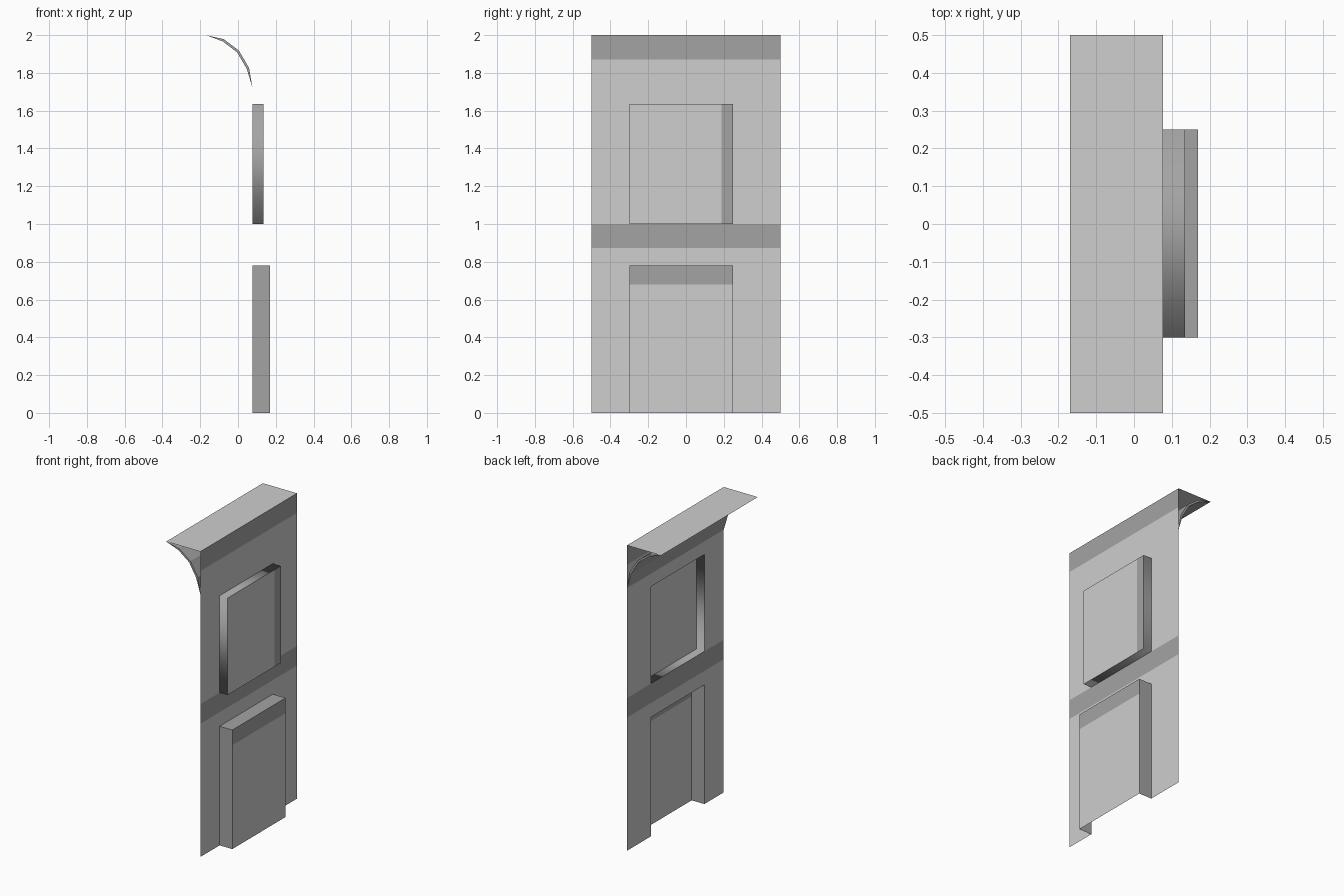
import bpy, bmesh, math

if "Cube" in bpy.data.objects:
    bpy.data.objects.remove(bpy.data.objects["Cube"])

WALL, TIP = 0.077, -0.17          # x of the wall sheet and of the roof lip
Y0, Y1 = -0.30, 0.25              # shared side edges of door and window


def material(name, v):
    m = bpy.data.materials.new(name)
    m.diffuse_color = (v, v, v, 1)
    m.use_nodes = True
    m.node_tree.nodes["Principled BSDF"].inputs["Base Color"].default_value = m.diffuse_color
    return m


MATS = [material("light grey", 0.62), material("dark grey", 0.37)]


def make(name, quads, smooth_dark=False):
    """Build an object from (corner list, material index) faces, welding corners."""
    bm = bmesh.new()
    for corners, mat in quads:
        f = bm.faces.new([bm.verts.new(c) for c in corners])
        f.material_index = mat
        f.smooth = smooth_dark
    bmesh.ops.remove_doubles(bm, verts=bm.verts, dist=1e-5)
    me = bpy.data.meshes.new(name)
    bm.to_mesh(me)
    bm.free()
    for m in MATS:
        me.materials.append(m)
    ob = bpy.data.objects.new(name, me)
    bpy.context.collection.objects.link(ob)
    return ob


def panel(x, ya, yb, za, zb, mat):
    """Rectangle facing +x."""
    return ([(x, ya, za), (x, yb, za), (x, yb, zb), (x, ya, zb)], mat)


def strip(path, x0, x1):
    """Dark flange swept from x0 to x1 along a y,z path (facing outward)."""
    return [([(x0, *a), (x0, *b), (x1, *b), (x1, *a)], 1)
            for a, b in zip(path, path[1:])]


# wall sheet with openings, dark bands under each storey line
ys = [-0.5, Y0, Y1, 0.5]
zs = [0, 0.78, 0.872, 1.0, 1.635, 1.872, 2.0]
faces = []
for ya, yb in zip(ys, ys[1:]):
    for za, zb in zip(zs, zs[1:]):
        if ya == Y0 and za in (0, 1.0):
            continue
        faces.append(panel(WALL, ya, yb, za, zb, int(za in (0.872, 1.872))))
make("wall", faces)

# door bay: open at the bottom, dark band along the top of its face
DX = 0.169
make("door_face", [panel(DX, Y0, Y1, 0, 0.68, 0), panel(DX, Y0, Y1, 0.68, 0.78, 1)])
make("door_sides", strip([(Y0, 0), (Y0, 0.78), (Y1, 0.78), (Y1, 0)], WALL, DX))

# window bay: dark band along one side, softly shaded ring of sides
WX = 0.135
make("window_face", [panel(WX, Y0, 0.187, 1.0, 1.635, 0),
                     panel(WX, 0.187, Y1, 1.0, 1.635, 1)])
make("window_sides", strip([(Y0, 1.0), (Y0, 1.635), (Y1, 1.635), (Y1, 1.0), (Y0, 1.0)],
                           WALL, WX), smooth_dark=True)

# flat roof lip
make("roof_lip", [([(TIP, -0.5, 2), (WALL, -0.5, 2), (WALL, 0.5, 2), (TIP, 0.5, 2)], 0)])

# thin curved cove under the lip, crescent in section
N = 4


def arc(inset):
    pts = []
    for i in range(N + 1):
        a = math.pi / 2 * i / N
        d = inset if 0 < i < N else 0
        pts.append((TIP + (WALL - TIP - d) * math.cos(a), 1.72 + (0.28 - d) * math.sin(a)))
    return pts


outer, inner = arc(0), arc(0.013)
faces = []
for i in range(N):
    for pts, flip in ((outer, False), (inner, True)):
        (xa, za), (xb, zb) = pts[i], pts[i + 1]
        q = [(xa, -0.5, za), (xa, 0.5, za), (xb, 0.5, zb), (xb, -0.5, zb)]
        faces.append((q[::-1] if flip else q, 1))
for y in (-0.5, 0.5):
    section = [(x, y, z) for x, z in outer + inner[-2:0:-1]]
    faces.append((section if y > 0 else section[::-1], 1))
cove = make("cove", faces)
bm = bmesh.new()
bm.from_mesh(cove.data)
bmesh.ops.recalc_face_normals(bm, faces=bm.faces)
bm.to_mesh(cove.data)
bm.free()
